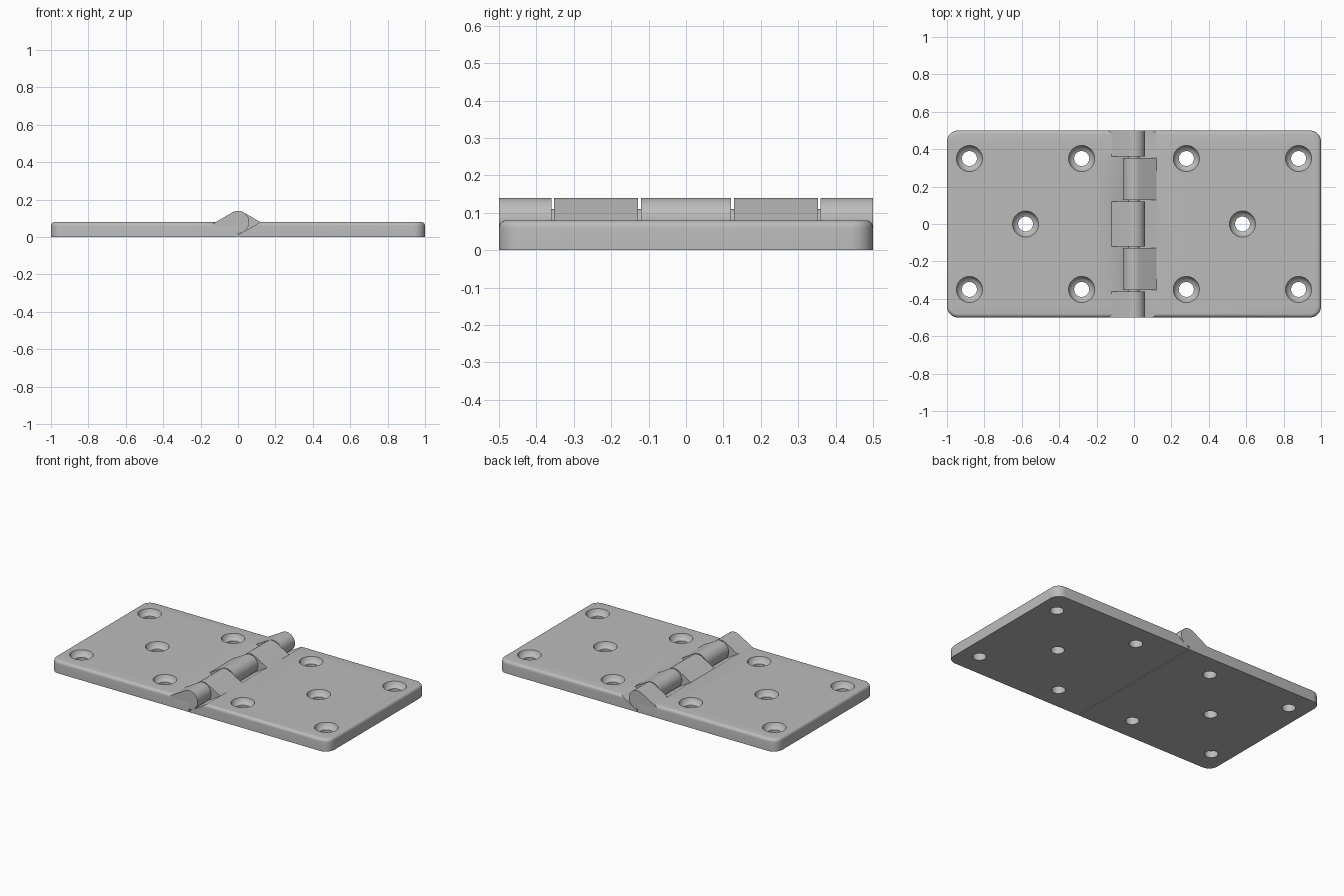
import bpy, bmesh, math
from mathutils import Matrix

if "Cube" in bpy.data.objects:
    bpy.data.objects.remove(bpy.data.objects["Cube"])

steel = bpy.data.materials.new("grey_steel")
steel.use_nodes = True
GREY = (0.5, 0.5, 0.5, 1)
steel.diffuse_color = GREY
steel.node_tree.nodes["Principled BSDF"].inputs["Base Color"].default_value = GREY

T = 0.08           # leaf thickness, also the height of the hinge axis
R = 0.06           # knuckle radius
RAMP = 0.12        # where the sloped ramps meet the leaf top
GAP = 0.003        # half of the seam between the leaves
TAN = math.tan(math.radians(30))


def finish(name, bm):
    bmesh.ops.recalc_face_normals(bm, faces=bm.faces)
    mesh = bpy.data.meshes.new(name)
    bm.to_mesh(mesh)
    bm.free()
    obj = bpy.data.objects.new(name, mesh)
    bpy.context.collection.objects.link(obj)
    mesh.materials.append(steel)
    return obj


def activate(obj):
    bpy.ops.object.select_all(action='DESELECT')
    obj.select_set(True)
    bpy.context.view_layer.objects.active = obj


def smooth(obj):
    activate(obj)
    bpy.ops.object.shade_smooth_by_angle(angle=math.radians(30))


def prism(name, profile, y0, y1):
    """Extrude an xz profile along y."""
    bm = bmesh.new()
    face = bm.faces.new([bm.verts.new((x, y0, z)) for x, z in profile])
    ext = bmesh.ops.extrude_face_region(bm, geom=[face])["geom"]
    bmesh.ops.translate(bm, vec=(0, y1 - y0, 0),
                        verts=[v for v in ext if isinstance(v, bmesh.types.BMVert)])
    return finish(name, bm)


def screw_cutter(x, y):
    """Turned solid: through hole with a dished countersink."""
    profile = [(0, -0.02), (0.04, -0.02), (0.04, 0.045), (0.053, 0.051),
               (0.064, 0.063), (0.07, T), (0.07, 0.1), (0, 0.1)]
    bm = bmesh.new()
    verts = [bm.verts.new((r, 0, z)) for r, z in profile]
    edges = [bm.edges.new(p) for p in zip(verts, verts[1:])]
    bmesh.ops.spin(bm, geom=verts + edges, cent=(0, 0, 0), axis=(0, 0, 1),
                   angle=math.tau, steps=40)
    bmesh.ops.remove_doubles(bm, verts=bm.verts, dist=1e-5)
    bmesh.ops.translate(bm, verts=bm.verts, vec=(x, y, 0))
    return finish("screw_hole_cutter", bm)


def cut(obj, cutter):
    mod = obj.modifiers.new("cut", 'BOOLEAN')
    mod.operation, mod.solver, mod.object = 'DIFFERENCE', 'EXACT', cutter
    activate(obj)
    bpy.ops.object.modifier_apply(modifier=mod.name)
    bpy.data.objects.remove(cutter)


def plate(name, s):
    """Leaf slab with rounded outer corners and rounded top rim."""
    bm = bmesh.new()
    bmesh.ops.create_cube(bm, size=1)
    bmesh.ops.scale(bm, verts=bm.verts, vec=(1 - GAP, 1, T))
    bmesh.ops.translate(bm, verts=bm.verts, vec=(s * (1 + GAP) / 2, 0, T / 2))
    corners = [e for e in bm.edges if all(abs(v.co.x) > 0.9 for v in e.verts)
               and abs(e.verts[0].co.z - e.verts[1].co.z) > 0.01]
    bmesh.ops.bevel(bm, geom=corners, offset=0.06, segments=8, profile=0.5, affect='EDGES')
    rim = [e for e in bm.edges if all(v.co.z > T - 0.001 for v in e.verts)
           and any(abs(v.co.x) > 0.1 for v in e.verts)]
    bmesh.ops.bevel(bm, geom=rim, offset=0.02, segments=5, profile=0.5, affect='EDGES')
    return finish(name, bm)


def knuckle(name, s, y0, y1):
    """Barrel joined to its leaf by a tangent ramp."""
    foot = RAMP + 0.018
    profile = [(-foot, 0.01), (-foot, T - 0.018 * TAN)]
    for i in range(25):
        a = math.radians(120 - 210 * i / 24)
        profile.append((R * math.cos(a), T + R * math.sin(a)))
    profile.append((-0.006, 0.01))
    smooth(prism(name, [(-s * x, z) for x, z in profile], y0, y1))


def leaf(side, s, knuckles, pockets):
    body = plate(side + "_leaf", s)
    # Sloped clearance opposite the other leaf's knuckles
    wedge = [(RAMP + 0.04, T + 0.04 * TAN), (0, T - RAMP * TAN),
             (-0.03, T - RAMP * TAN), (-0.03, T + 0.04 * TAN)]
    for y0, y1 in pockets:
        cut(body, prism("pocket_cutter", [(s * x, z) for x, z in wedge], y0, y1))
    # Five countersunk screw holes
    for x, y in [(0.28, 0.35), (0.28, -0.35), (0.88, 0.35), (0.88, -0.35), (0.58, 0)]:
        cut(body, screw_cutter(s * x, y))
    smooth(body)
    for i, (y0, y1) in enumerate(knuckles):
        knuckle(f"{side}_knuckle_{i + 1}", s, y0, y1)


# Right leaf (-x) carries three knuckles, left leaf (+x) carries two
leaf("right", -1, [(-0.5, -0.36), (-0.12, 0.12), (0.36, 0.5)],
     [(-0.36, -0.12), (0.12, 0.36)])
leaf("left", 1, [(-0.353, -0.128), (0.128, 0.353)],
     [(-0.6, -0.353), (-0.128, 0.128), (0.353, 0.6)])

# Hinge pin
bm = bmesh.new()
bmesh.ops.create_cone(bm, cap_ends=True, segments=32, radius1=0.03, radius2=0.03, depth=0.98,
                      matrix=Matrix.Translation((0, 0, T)) @ Matrix.Rotation(math.pi / 2, 4, 'X'))
smooth(finish("hinge_pin", bm))
